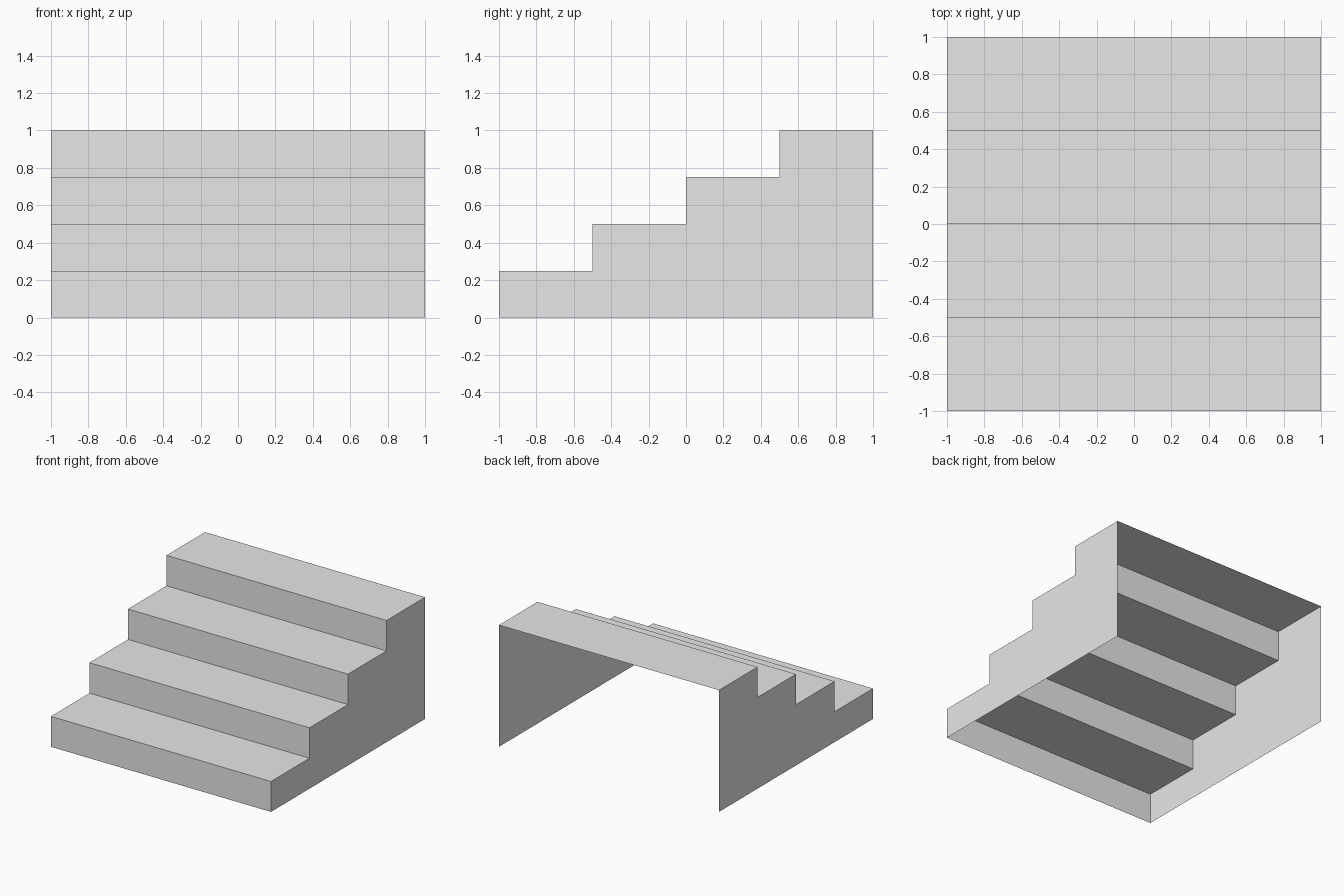
import bpy

cube = bpy.data.objects.get("Cube")
if cube:
    bpy.data.objects.remove(cube, do_unlink=True)

STEPS = 4
HALF_WIDTH = 1.0
RUN, RISE = 0.5, 0.25

grey = bpy.data.materials.new("light_grey")
grey.use_nodes = True
colour = (0.8, 0.8, 0.8, 1.0)
grey.diffuse_color = colour
grey.node_tree.nodes["Principled BSDF"].inputs["Base Color"].default_value = colour


def add_part(name, verts, faces):
    mesh = bpy.data.meshes.new(name)
    mesh.from_pydata(verts, [], faces)
    mesh.materials.append(grey)
    obj = bpy.data.objects.new(name, mesh)
    bpy.context.collection.objects.link(obj)
    return obj


# Stepped outline in (y, z), from the front floor edge to the top back edge
profile = [(-1.0, 0.0)]
for i in range(STEPS):
    y, z = -1.0 + i * RUN, (i + 1) * RISE
    profile += [(y, z), (y + RUN, z)]

# Treads and risers: the outline swept across the width, open below and behind
count = len(profile)
verts = [(x, y, z) for x in (-HALF_WIDTH, HALF_WIDTH) for y, z in profile]
faces = [(i, count + i, count + i + 1, i + 1) for i in range(count - 1)]
add_part("treads_and_risers", verts, faces)

# Thin side walls: the same outline closed down to the floor at the back
outline = profile + [(1.0, 0.0)]
for name, x in (("left_side_wall", HALF_WIDTH), ("right_side_wall", -HALF_WIDTH)):
    ring = list(range(len(outline)))
    if x > 0:
        ring.reverse()  # keep the wall facing outward
    add_part(name, [(x, y, z) for y, z in outline], [ring])
